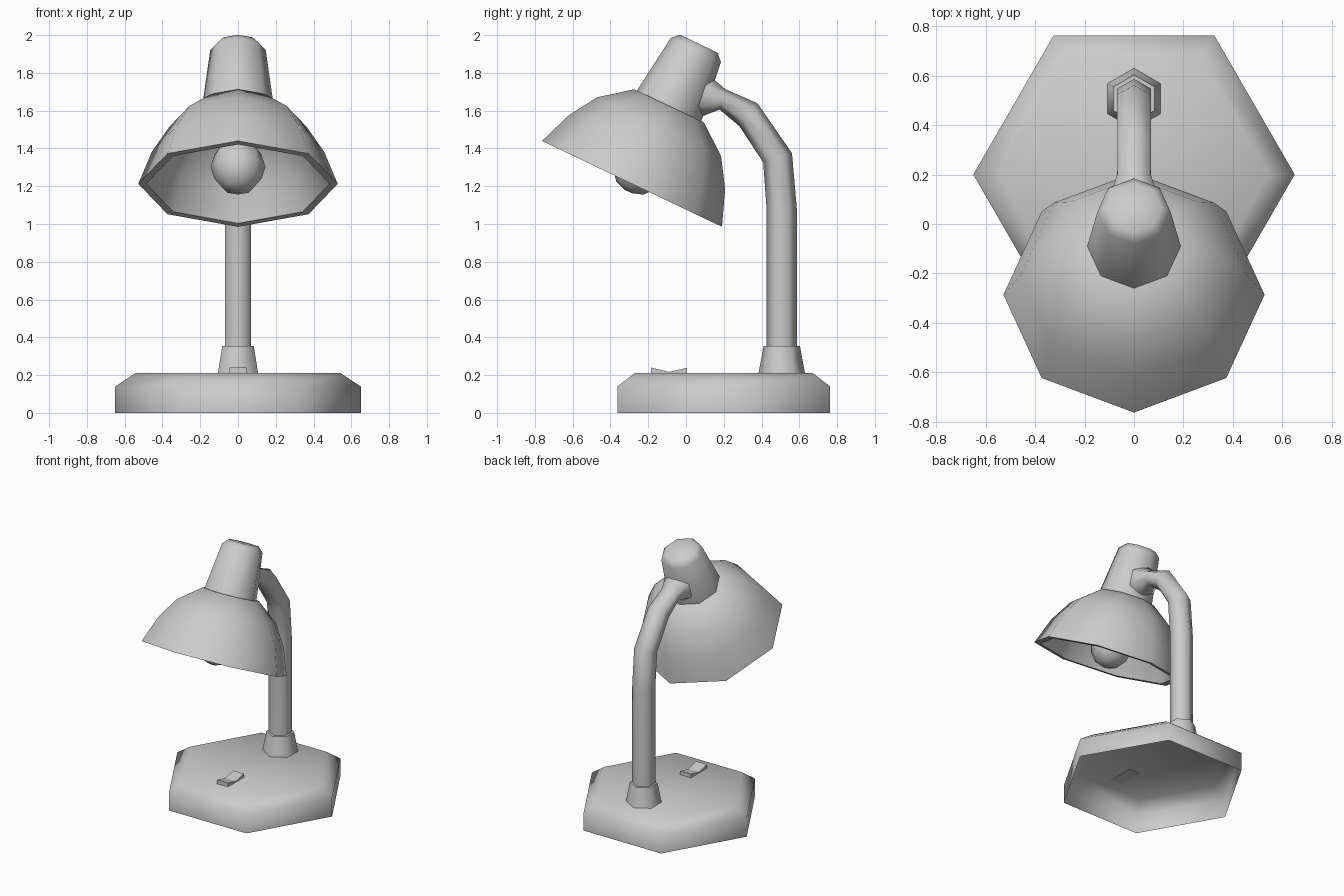
import bpy, bmesh
from math import sin, cos, pi, radians
from mathutils import Matrix, Vector

if "Cube" in bpy.data.objects:
    bpy.data.objects.remove(bpy.data.objects["Cube"])


def finish(name, bm, angle=65):
    bmesh.ops.recalc_face_normals(bm, faces=bm.faces)
    mesh = bpy.data.meshes.new(name)
    bm.to_mesh(mesh)
    bm.free()
    ob = bpy.data.objects.new(name, mesh)
    bpy.context.collection.objects.link(ob)
    bpy.ops.object.select_all(action='DESELECT')
    ob.select_set(True)
    bpy.context.view_layer.objects.active = ob
    bpy.ops.object.shade_smooth_by_angle(angle=radians(angle))
    return ob


def loft(name, rings, cap_start=False, cap_end=True, angle=65):
    """Skin a list of equal-sized point rings."""
    bm = bmesh.new()
    loops = [[bm.verts.new(p) for p in ring] for ring in rings]
    n = len(loops[0])
    for a, b in zip(loops, loops[1:]):
        for i in range(n):
            j = (i + 1) % n
            bm.faces.new((a[i], a[j], b[j], b[i]))
    if cap_start:
        bm.faces.new(loops[0][::-1])
    if cap_end:
        bm.faces.new(loops[-1])
    return finish(name, bm, angle)


def turn(name, profile, sides, matrix, phase=0.0, **kw):
    """Turn a (radius, height) profile around the local z axis."""
    rings = [[matrix @ Vector((r * cos(phase + 2 * pi * i / sides),
                               r * sin(phase + 2 * pi * i / sides), h))
              for i in range(sides)] for r, h in profile]
    return loft(name, rings, **kw)


# Hexagonal base, open underneath
turn("base", [(0.65, 0), (0.65, 0.14), (0.545, 0.21)], 6,
     Matrix.Translation((0, 0.2, 0)))

# Collar at the foot of the pole
turn("pole_collar", [(0.123, 0.21), (0.096, 0.355)], 6,
     Matrix.Translation((0, 0.507, 0)), phase=pi / 2)

# Bent pole: (y, z, direction angle in the yz plane, in-plane radius, width radius)
path = [(0.507, 0.21, 90, 0.08, 0.08), (0.507, 1.075, 92, 0.08, 0.08),
        (0.485, 1.35, 108, 0.08, 0.08), (0.331, 1.578, 142, 0.077, 0.08),
        (0.193, 1.66, 164, 0.056, 0.078), (0.104, 1.675, 167, 0.11, 0.11),
        (0.05, 1.685, 167, 0.11, 0.11)]
rings = []
for y, z, deg, ri, rw in path:
    t = radians(deg)
    rings.append([(rw * sin(pi * i / 3),
                   y + ri * cos(pi * i / 3) * sin(t),
                   z - ri * cos(pi * i / 3) * cos(t)) for i in range(6)])
loft("pole", rings)

# Tilted lamp head, measured along its own axis from the rim centre
head = Matrix.Translation((0, -0.286, 1.2125)) @ Matrix.Rotation(radians(-25.5), 4, 'X')
turn("shade", [(0.205, 0.457), (0.363, 0.335), (0.457, 0.187), (0.528, 0),
               (0.485, 0), (0.42, 0.172), (0.332, 0.305), (0.18, 0.42)],
     8, head, cap_start=True, angle=50)
turn("bulb_housing", [(0.19, 0.45), (0.147, 0.785), (0.11, 0.822)], 8, head,
     cap_start=True, angle=60)
turn("bulb", [(0.02, -0.045), (0.08, -0.025), (0.125, 0.03), (0.145, 0.1),
              (0.125, 0.17), (0.085, 0.235), (0.075, 0.43)], 8, head, cap_start=True)

# Rocker switch on the base
side = [(-0.185, 0.208), (0.005, 0.208), (0.005, 0.238), (-0.09, 0.217), (-0.185, 0.24)]
loft("switch", [[(x, y, z) for y, z in side] for x in (-0.045, 0.045)],
     cap_start=True, angle=10)
